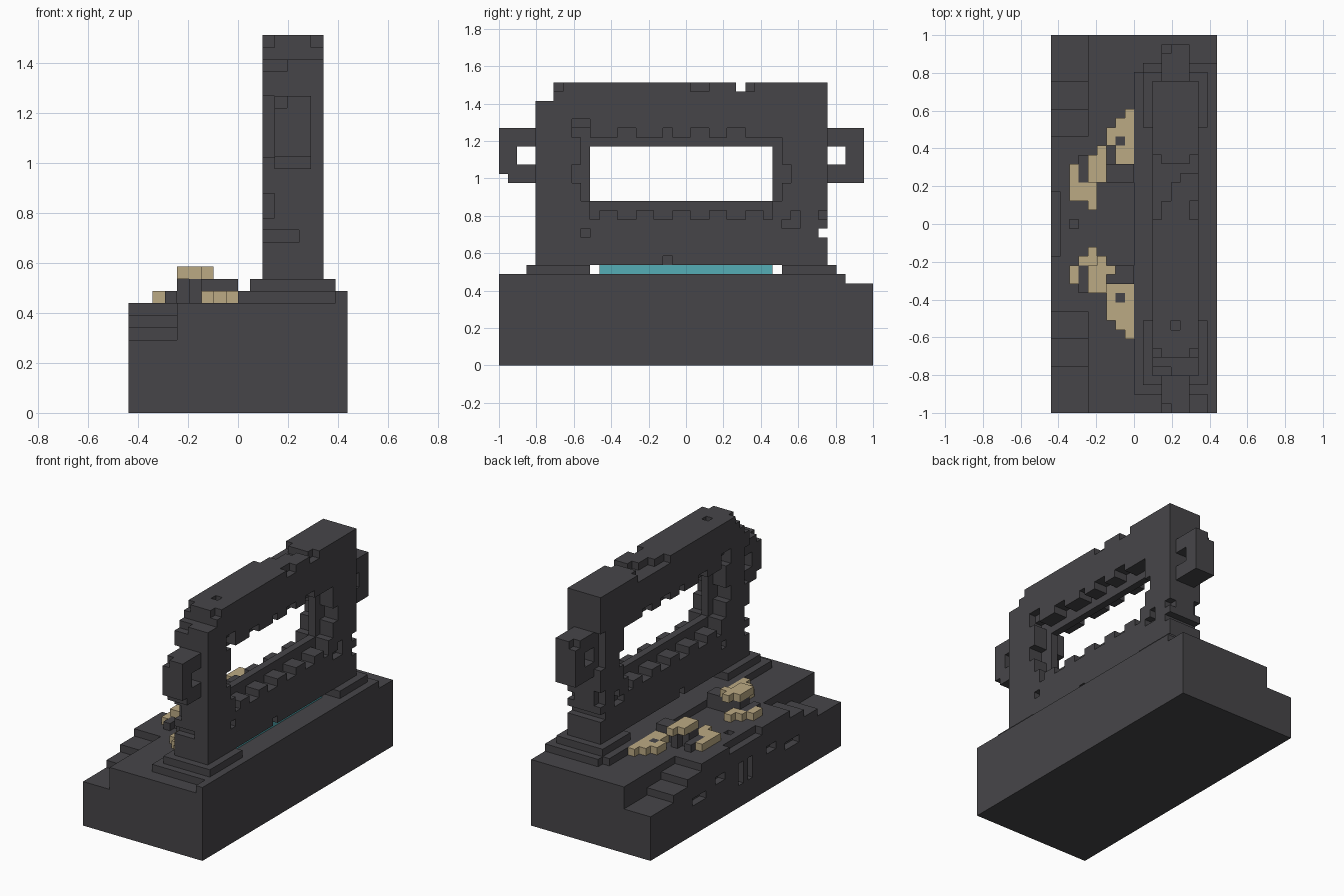
import bpy
import bmesh
from itertools import product
from mathutils import Vector

cube = bpy.data.objects.get("Cube")
if cube:
    bpy.data.objects.remove(cube, do_unlink=True)

# Grid of small blocks: width, length and block size
WIDTH, LENGTH = 18, 41
UNIT = 2 / LENGTH


def material(name, color):
    mat = bpy.data.materials.new(name)
    mat.use_nodes = True
    mat.diffuse_color = (*color, 1)
    mat.node_tree.nodes["Principled BSDF"].inputs["Base Color"].default_value = (*color, 1)
    return mat


stone = material("dark stone", (.062, .06, .066))
sand = material("sand gold", (.5, .4, .23))
teal = material("teal glow", (.09, .42, .47))


def box(xs, ys, zs):
    """All grid cells inside three half-open ranges."""
    return set(product(range(*xs), range(*ys), range(*zs)))


def flip(cells):
    """Mirror cells front to back."""
    return {(i, LENGTH - 1 - j, k) for i, j, k in cells}


def pixels(rows, x, y, z):
    """Cells marked in rows: each row runs along y, rows step along x."""
    return {(x + r, y + c, z) for r, row in enumerate(rows)
            for c, mark in enumerate(row) if mark == "#"}


def build(name, cells, mat):
    """Make one object from the outer skin of a set of cells."""
    bm = bmesh.new()
    verts = {}

    def vert(p):
        if p not in verts:
            verts[p] = bm.verts.new(Vector((p[0] - WIDTH / 2, p[1] - LENGTH / 2, p[2])) * UNIT)
        return verts[p]

    for cell in sorted(cells):
        for axis, side in product(range(3), (0, 1)):
            near = list(cell)
            near[axis] += 2 * side - 1
            if tuple(near) in cells:
                continue
            a, b = (axis + 1) % 3, (axis + 2) % 3
            loop = []
            for da, db in ((0, 0), (1, 0), (1, 1), (0, 1)):
                p = list(cell)
                p[axis] += side
                p[a] += da
                p[b] += db
                loop.append(vert(tuple(p)))
            bm.faces.new(loop if side else loop[::-1])
    bmesh.ops.dissolve_limit(bm, angle_limit=.01, verts=bm.verts, edges=bm.edges)
    mesh = bpy.data.meshes.new(name)
    bm.to_mesh(mesh)
    bm.free()
    mesh.materials.append(mat)
    obj = bpy.data.objects.new(name, mesh)
    bpy.context.collection.objects.link(obj)
    return obj


ALL_X, ALL_Y = (0, WIDTH), (0, LENGTH)

# Base with a staircase at both ends of the right side
base = box(ALL_X, ALL_Y, (0, 9))
for start, end, top in ((0, 5, 6), (5, 8, 7), (8, 11, 8)):
    stair = box((0, 4), (start, end), (top, 9))
    base -= stair | flip(stair)
base -= box((0, 1), (17, 24), (8, 9)) | box((2, 3), (20, 21), (8, 9))
slots = box((0, 1), (9, 12), (4, 5)) | box((0, 1), (14, 16), (5, 6)) | box((0, 1), (19, 20), (3, 6))
base -= slots | flip(slots)
build("base", base, stone)

# Plinth under the gate
plinth = box((9, 18), (2, 38), (9, 10)) | box((17, 18), (0, 3), (9, 10))
plinth -= box((9, 10), (37, 38), (9, 10))
build("plinth", plinth, stone)
build("front_pad", box((10, 17), (3, 10), (10, 11)), stone)
build("back_pad", box((10, 17), (31, 37), (10, 11)), stone)
build("glow_strip", box((13, 15), (11, 30), (10, 11)), teal)

# Gate wall with a long window
THICK = (11, 16)
wall = box(THICK, (4, 36), (11, 31))
wall -= box(THICK, (10, 30), (18, 24))

# Recessed window border with toothed edges, the same on both faces
border = {
    17: "..####################",
    16: "..#..##..##..##..##..#",
    24: ".#####################",
    25: "##...##...#..##..##...",
}
for face in ((11, 13), (14, 16)):
    for level, row in border.items():
        for x in range(*face):
            wall -= pixels([row], x, 8, level)
    wall -= box(face, (9, 10), (18, 24)) | box(face, (30, 31), (18, 25))
    wall -= box(face, (8, 9), (20, 22)) | box(face, (31, 32), (20, 22))

# Chipped spots on both faces
for x in (11, 15):
    chip = (x, x + 1)
    wall -= box(chip, (8, 10), (25, 27)) | box(chip, (9, 10), (14, 15))
    wall -= box(chip, (31, 33), (15, 16)) | box(chip, (32, 33), (16, 17))
    wall -= box(chip, (35, 36), (16, 17)) | box(chip, (18, 19), (11, 12))
    for y in (6, 21, 22, 27):
        wall.discard((x, y, 30))

# Broken top and corners
wall -= box(THICK, (4, 6), (29, 31)) | box((11, 13), (4, 5), (28, 29))
wall -= box(THICK, (26, 27), (30, 31)) | box(THICK, (35, 36), (14, 15))
wall -= box((11, 13), (23, 26), (30, 31)) | box((13, 14), (25, 26), (30, 31))
wall -= box((13, 14), (9, 10), (30, 31))
ends = box((11, 12), (4, 5), (16, 18)) | box((11, 12), (4, 5), (21, 26))
ends |= box((11, 14), (4, 5), (14, 15))
wall -= ends | {(i, 39 - j, k) for i, j, k in ends}
build("gate_wall", wall, stone)

# Ring handles on both ends of the wall
HANDLE = (12, 15)
ring = box(HANDLE, (0, 4), (20, 26)) - box(HANDLE, (2, 4), (22, 24))
ring -= {(12, 0, 25)}
build("front_handle", ring - box(HANDLE, (0, 1), (20, 21)), stone)
build("back_handle", {(i, 39 - j, k) for i, j, k in ring}, stone)

# Rubble on the right of the gate: gold pieces lying low
low_back = pixels([
    ".####......",
    ".##........",
    "###........",
    "...........",
    ".......##..",
    ".....##.##.",
    ".....######",
], 2, 22, 9)
low_front = pixels([
    "......##..",
    "........#.",
    "........##",
    "..........",
    "..####....",
    ".###.#....",
    "######....",
], 2, 8, 9)
build("back_gold_low", low_back, sand)
build("front_gold_low", low_front, sand)

# Gold pieces on top of the dark blocks
build("back_gold_high", pixels(["###.", "####"], 4, 25, 11), sand)
build("front_gold_high", pixels(["###.", "####", "..#."], 4, 13, 11), sand)

# Dark blocks that carry the upper gold
block = box((4, 9), (25, 27), (9, 11)) | box((5, 6), (27, 28), (9, 11))
block |= box((3, 4), (25, 28), (9, 10))
build("back_rubble_block", block - low_back, stone)
build("front_rubble_block", flip(block) - low_front, stone)
build("back_rubble_stone", {(7, 29, 9)}, stone)
build("front_rubble_stone", {(7, 12, 9)}, stone)
